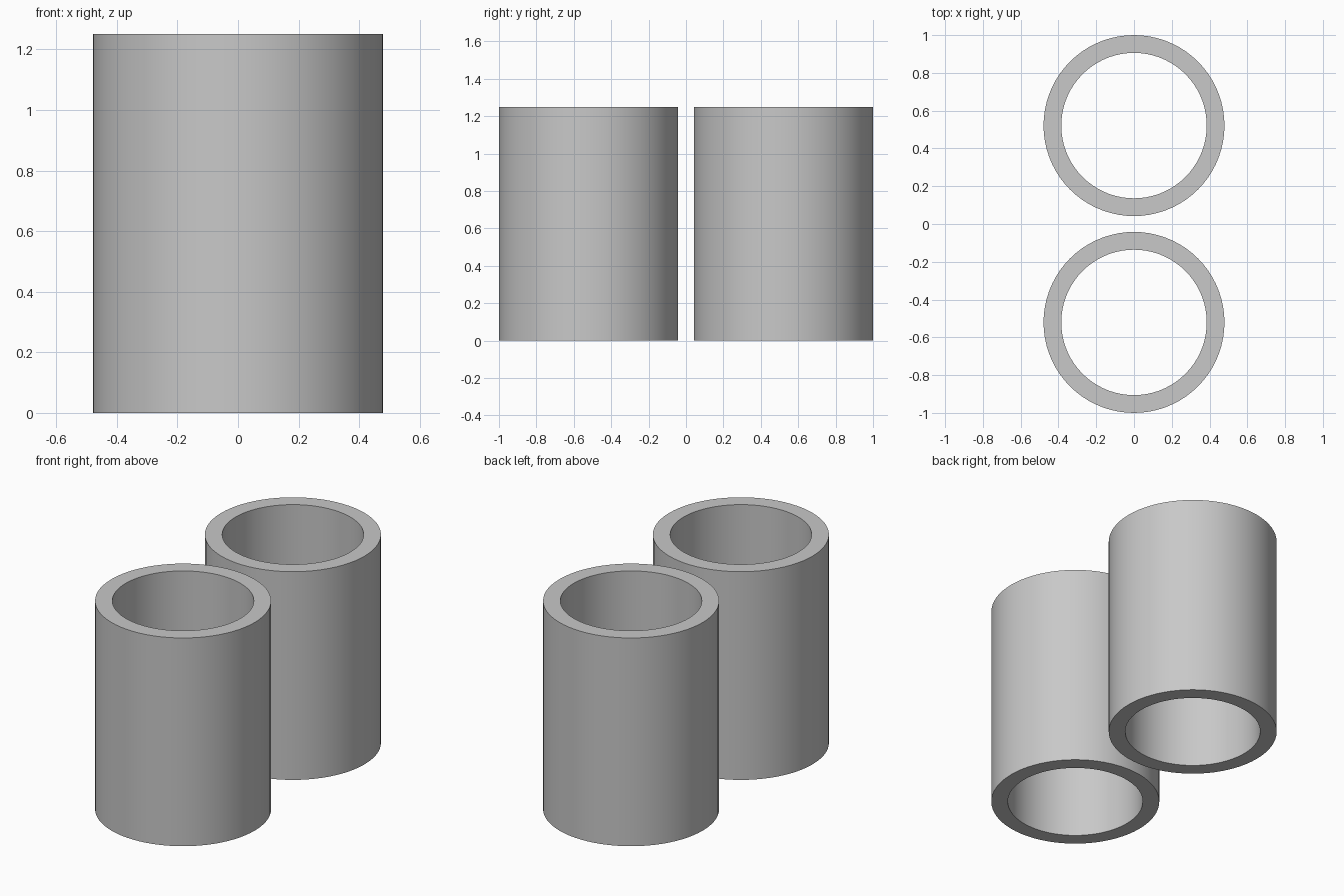
import bpy
import bmesh
import math

OUTER, INNER, HEIGHT, OFFSET, SIDES = 0.479, 0.385, 1.25, 0.521, 72

cube = bpy.data.objects.get("Cube")
if cube:
    bpy.data.objects.remove(cube, do_unlink=True)

# Single plain grey material
grey = bpy.data.materials.new("light_grey")
grey.use_nodes = True
colour = (0.58, 0.58, 0.58, 1)
grey.diffuse_color = colour
grey.node_tree.nodes["Principled BSDF"].inputs["Base Color"].default_value = colour


def make_tube(name, y):
    """Open tube: a rectangular wall profile spun about the z axis."""
    bm = bmesh.new()
    profile = [(INNER, 0), (OUTER, 0), (OUTER, HEIGHT), (INNER, HEIGHT)]
    verts = [bm.verts.new((r, 0, z)) for r, z in profile]
    edges = [bm.edges.new((verts[i - 1], verts[i])) for i in range(len(verts))]
    bmesh.ops.spin(bm, geom=verts + edges, cent=(0, 0, 0), axis=(0, 0, 1),
                   angle=math.tau, steps=SIDES, use_merge=True)
    bmesh.ops.remove_doubles(bm, verts=bm.verts, dist=0.0001)
    bmesh.ops.recalc_face_normals(bm, faces=bm.faces)
    mesh = bpy.data.meshes.new(name)
    bm.to_mesh(mesh)
    bm.free()
    mesh.materials.append(grey)
    tube = bpy.data.objects.new(name, mesh)
    tube.location.y = y
    bpy.context.collection.objects.link(tube)

    # Smooth walls, crisp rims
    bpy.ops.object.select_all(action='DESELECT')
    tube.select_set(True)
    bpy.context.view_layer.objects.active = tube
    bpy.ops.object.shade_smooth_by_angle(angle=math.radians(30))


# Two matching tubes, one behind the other
make_tube("front_tube", -OFFSET)
make_tube("back_tube", OFFSET)
